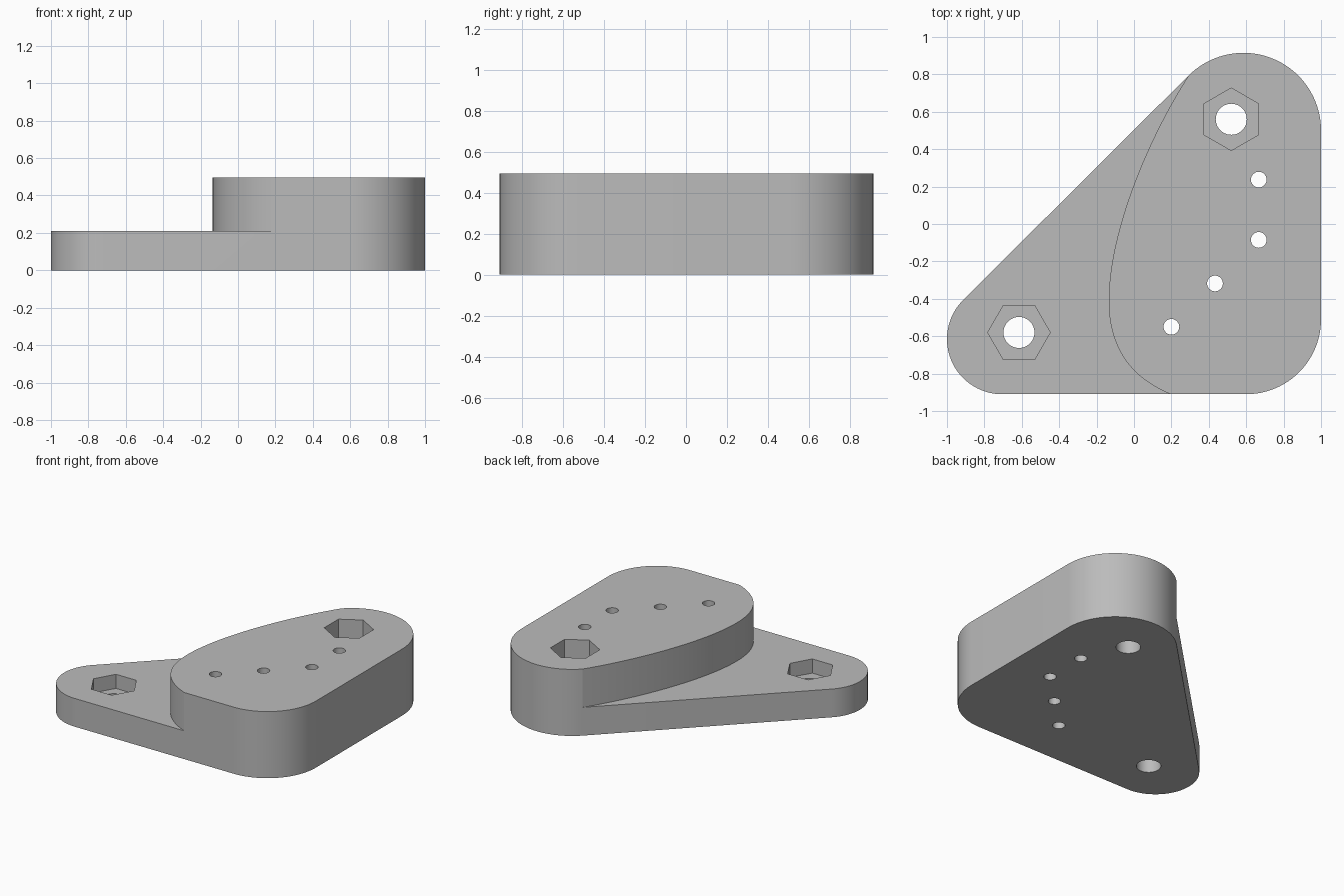
import bpy, bmesh
from math import radians, cos, sin
from mathutils import Vector
from mathutils.geometry import interpolate_bezier

cube = bpy.data.objects.get("Cube")
if cube:
    bpy.data.objects.remove(cube, do_unlink=True)

TOP, STEP = 0.495, 0.21          # tall block and low plate heights

grey = bpy.data.materials.new("plain grey")
grey.use_nodes = True
colour = (0.5, 0.5, 0.5, 1)
grey.diffuse_color = colour
grey.node_tree.nodes["Principled BSDF"].inputs["Base Color"].default_value = colour


def arc(cx, cy, r, start, end, steps):
    angles = [radians(start + (end - start) * i / steps) for i in range(steps + 1)]
    return [(cx + r * cos(a), cy + r * sin(a)) for a in angles]


def ring(cx, cy, r, sides, turn=0):
    return arc(cx, cy, r, turn, turn + 360, sides)[:-1]


def prism(name, outline, z0, z1):
    bm = bmesh.new()
    face = bm.faces.new([bm.verts.new((p[0], p[1], z0)) for p in outline])
    grown = bmesh.ops.extrude_face_region(bm, geom=[face])
    verts = [v for v in grown["geom"] if isinstance(v, bmesh.types.BMVert)]
    bmesh.ops.translate(bm, verts=verts, vec=(0, 0, z1 - z0))
    bmesh.ops.recalc_face_normals(bm, faces=bm.faces)
    mesh = bpy.data.meshes.new(name)
    bm.to_mesh(mesh)
    bm.free()
    mesh.materials.append(grey)
    obj = bpy.data.objects.new(name, mesh)
    bpy.context.collection.objects.link(obj)
    return obj


def activate(obj):
    bpy.ops.object.select_all(action="DESELECT")
    obj.select_set(True)
    bpy.context.view_layer.objects.active = obj


def cut(obj, outline, z0, z1):
    cutter = prism("cutter", outline, z0, z1)
    cutter.hide_render = True
    mod = obj.modifiers.new("cut", "BOOLEAN")
    mod.operation, mod.solver, mod.object = "DIFFERENCE", "EXACT", cutter
    activate(obj)
    bpy.ops.object.modifier_apply(modifier=mod.name)
    bpy.data.objects.remove(cutter, do_unlink=True)


# Rounded triangular body at full height
outline = (arc(0.6, -0.51, 0.4, -90, 0, 24)
           + arc(0.585, 0.5, 0.415, 0, 135, 36)
           + arc(-0.705, -0.615, 0.295, 135, 270, 36))
bracket = prism("mounting_bracket", outline, 0, TOP)

# Curved step lowering the left side to a thin plate
tip, side, foot = Vector((0.29, 0.79)), Vector((-0.135, -0.41)), Vector((0.195, -0.91))
upper = interpolate_bezier(tip, Vector((0.07, 0.45)), Vector((-0.135, -0.05)), side, 28)
lower = interpolate_bezier(side, Vector((-0.135, -0.66)), Vector((-0.02, -0.82)), foot, 24)
curve = [tip + Vector((0.066, 0.102))] + upper + lower[1:] + [foot + Vector((0.1, -0.04))]
cut(bracket, curve + [(0.2, -1.2), (-1.2, -1.2), (-1.2, 1.2), (0.2, 1.2)], STEP, 1)

# Hexagonal nut pockets with bolt holes through their floors
for x, y, turn, floor in ((0.52, 0.56, 30, 0.25), (-0.615, -0.58, 0, 0.105)):
    cut(bracket, ring(x, y, 0.167, 6, turn), floor, 1)
    cut(bracket, ring(x, y, 0.083, 48), -0.1, 1)

# Row of small through holes
for x, y in ((0.667, 0.237), (0.667, -0.085), (0.433, -0.318), (0.2, -0.55)):
    cut(bracket, ring(x, y, 0.042, 48), -0.1, 1)

activate(bracket)
bpy.ops.object.shade_smooth_by_angle(angle=radians(9))
